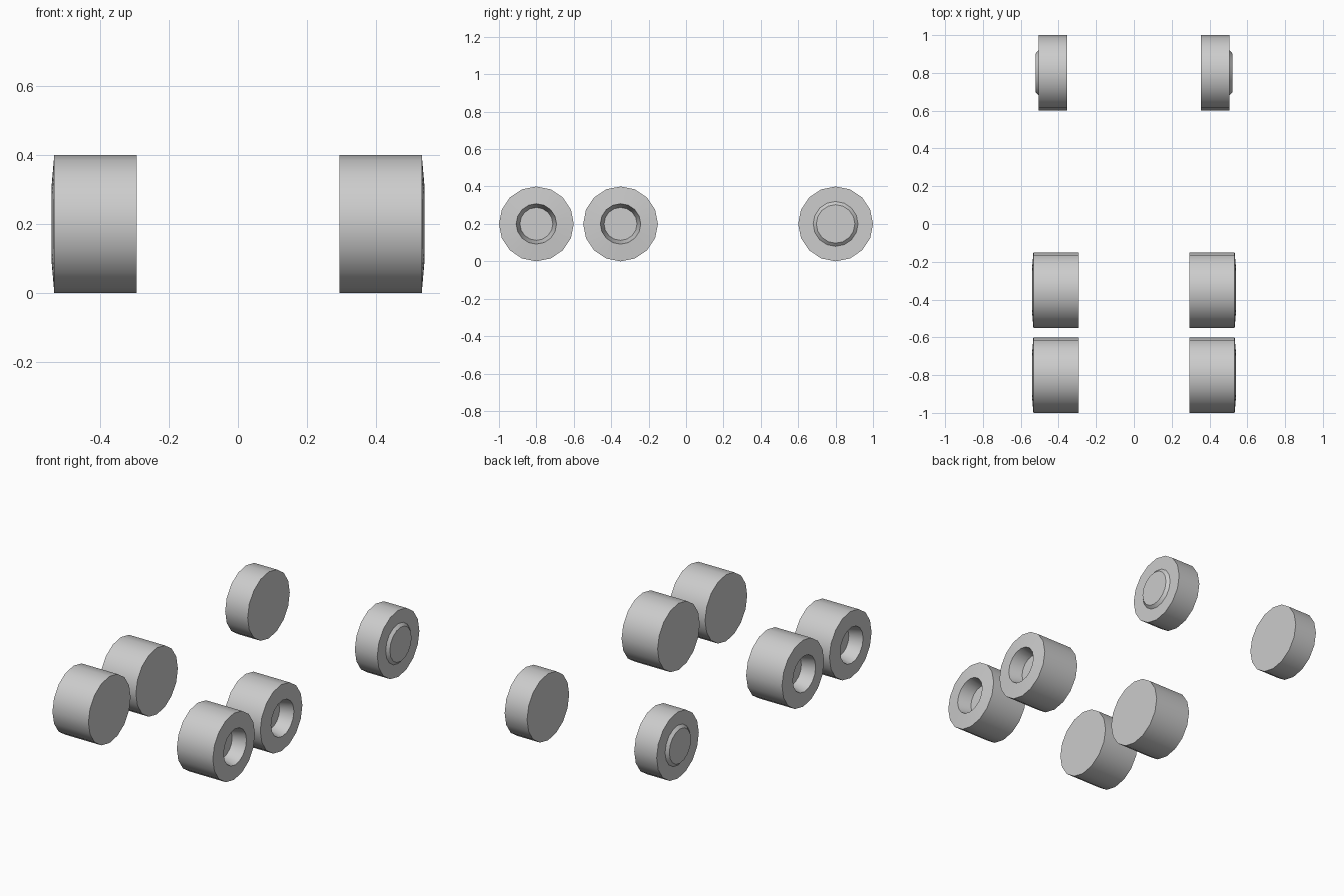
import bpy
import math

cube = bpy.data.objects.get("Cube")
if cube:
    bpy.data.objects.remove(cube, do_unlink=True)

SIDES = 16
RADIUS = 0.2

# Single grey material
grey = bpy.data.materials.new("light_grey")
grey.use_nodes = True
colour = (0.604, 0.604, 0.604, 1)
grey.diffuse_color = colour
grey.node_tree.nodes["Principled BSDF"].inputs["Base Color"].default_value = colour


def wheel(name, side, y, profile):
    """Turn an (x, radius) profile round the axle; both ends are capped."""
    verts, faces = [], []
    for x, r in profile:
        for i in range(SIDES):
            a = math.tau * i / SIDES
            verts.append((side * x, r * math.cos(a), r * math.sin(a)))
    for k in range(len(profile) - 1):
        for i in range(SIDES):
            j = (i + 1) % SIDES
            a, b = k * SIDES, (k + 1) * SIDES
            faces.append((a + i, b + i, b + j, a + j))
    last = (len(profile) - 1) * SIDES
    faces.append(tuple(range(SIDES)))
    faces.append(tuple(last + i for i in reversed(range(SIDES))))
    # Keep normals outward on both sides
    if side > 0:
        faces = [f[::-1] for f in faces]

    mesh = bpy.data.meshes.new(name)
    mesh.from_pydata(verts, [], faces)
    mesh.materials.append(grey)
    obj = bpy.data.objects.new(name, mesh)
    obj.location = (0, y, RADIUS)
    bpy.context.collection.objects.link(obj)
    bpy.ops.object.select_all(action='DESELECT')
    obj.select_set(True)
    bpy.context.view_layer.objects.active = obj
    bpy.ops.object.shade_smooth_by_angle(angle=math.radians(30))
    return obj


# Wide wheel: bulging outer wall with a tapered hub recess
wide = [(0.294, RADIUS), (0.533, RADIUS), (0.541, 0.108), (0.46, 0.088)]
# Narrow wheel: flat outer wall with a raised hub cap
narrow = [(0.356, RADIUS), (0.505, RADIUS), (0.505, 0.12), (0.521, 0.103)]

for label, side in (("left", 1), ("right", -1)):
    wheel("front_wheel_" + label, side, -0.8, wide)
    wheel("middle_wheel_" + label, side, -0.35, wide)
    wheel("rear_wheel_" + label, side, 0.8, narrow)
